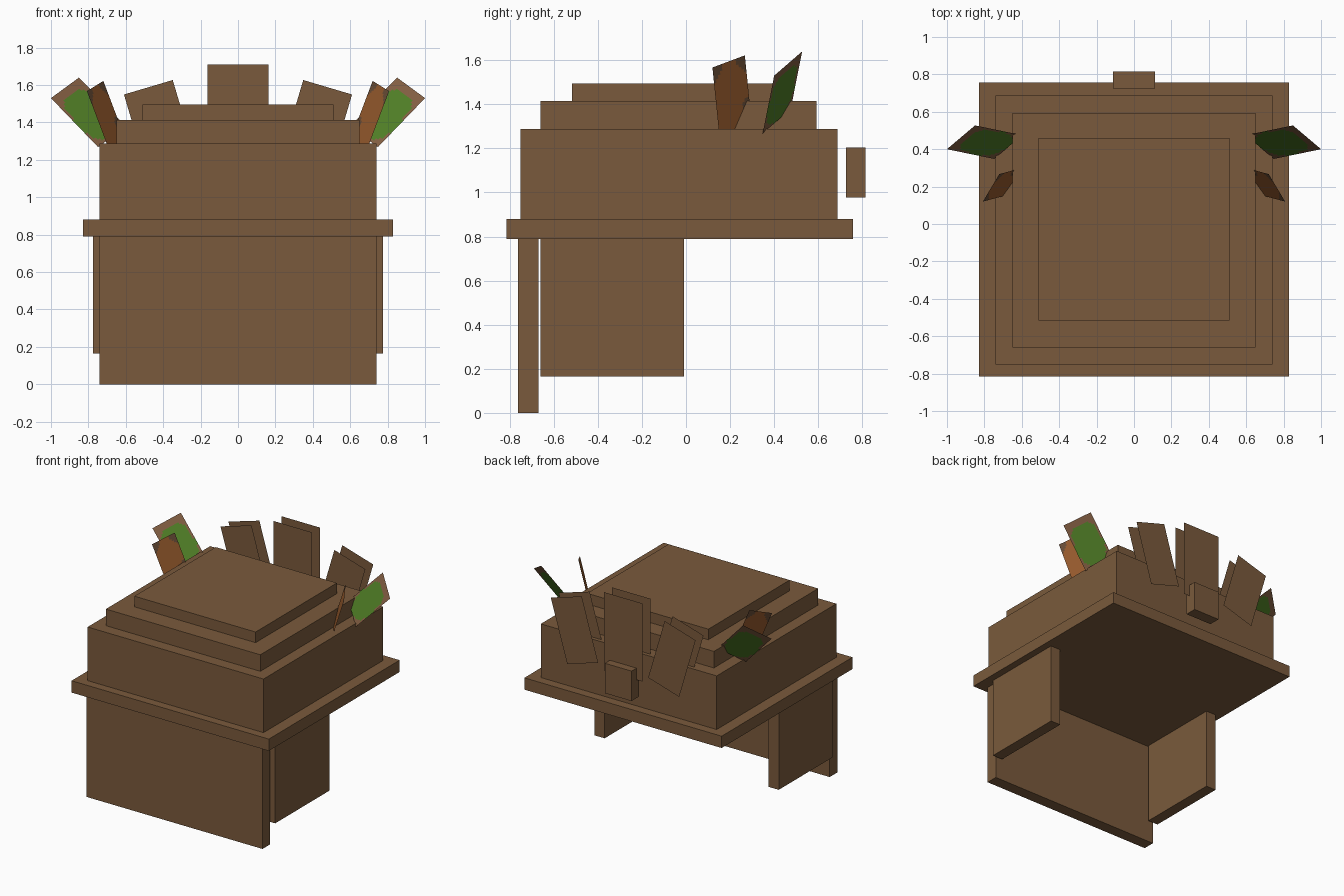
import bpy, bmesh, math
from mathutils import Vector

if "Cube" in bpy.data.objects:
    bpy.data.objects.remove(bpy.data.objects["Cube"])


def material(name, rgb):
    """Flat material from display 0-255 values, converted to linear."""
    m = bpy.data.materials.new(name)
    lin = [((c / 255 + 0.055) / 1.055) ** 2.4 for c in rgb]
    m.diffuse_color = (*lin, 1)
    m.use_nodes = True
    m.node_tree.nodes["Principled BSDF"].inputs["Base Color"].default_value = m.diffuse_color
    return m


WOOD = material("brown wood", (122, 90, 60))
GREEN = material("leaf green", (80, 126, 38))
ROSE = material("leaf rose brown", (130, 94, 66))
ORANGE = material("feather orange", (150, 90, 45))
DARK = material("feather dark brown", (104, 76, 54))


def make(name, bm, *mats):
    me = bpy.data.meshes.new(name)
    bm.to_mesh(me)
    bm.free()
    for m in mats:
        me.materials.append(m)
    ob = bpy.data.objects.new(name, me)
    bpy.context.collection.objects.link(ob)
    return ob


def box(name, x, y, z):
    bm = bmesh.new()
    bmesh.ops.create_cube(bm, size=1)
    for v in bm.verts:
        v.co = [(r[0] + r[1]) / 2 + c * (r[1] - r[0]) for r, c in zip((x, y, z), v.co)]
    return make(name, bm, WOOD)


def panel(name, cx, cz, w, h, angle, y, back):
    """Upright sheet facing -y, or +y when back is set."""
    bm = bmesh.new()
    c, s = math.cos(angle), math.sin(angle)
    vs = [bm.verts.new((cx + a * w / 2 * c + b * h / 2 * s, y, cz - a * w / 2 * s + b * h / 2 * c))
          for a, b in ((-1, -1), (1, -1), (1, 1), (-1, 1))]
    bm.faces.new(vs[::-1] if back else vs)
    return make(name, bm, WOOD)


def leaf(name, a, b, c, side, mats, rule, nu=14, nv=22):
    """Tilted sheet: a-b is the top edge, b-c the outer edge; rule picks the colour."""
    a, b, c = Vector(a), Vector(b), Vector(c)
    bm = bmesh.new()
    grid = []
    for j in range(nv + 1):
        row = []
        for i in range(nu + 1):
            p = a + (b - a) * i / nu + (c - b) * j / nv
            row.append(bm.verts.new((p.x * side, p.y, p.z)))
        grid.append(row)
    for j in range(nv):
        for i in range(nu):
            q = [grid[j][i], grid[j + 1][i], grid[j + 1][i + 1], grid[j][i + 1]]
            f = bm.faces.new(q if side > 0 else q[::-1])
            f.material_index = rule((i + 0.5) / nu * 2 - 1, (j + 0.5) / nv * 2 - 1)
    return make(name, bm, *mats)


# Stepped body on a wide slab
box("slab", (-.83, .83), (-.815, .757), (.79, .88))
box("body", (-.74, .74), (-.75, .688), (.88, 1.288))
box("middle_step", (-.65, .65), (-.66, .593), (1.288, 1.414))
box("top_step", (-.51, .51), (-.517, .46), (1.414, 1.495))

# Front apron, side flaps and rear block
box("front_panel", (-.74, .74), (-.762, -.67), (0, .79))
for s, n in ((1, "right"), (-1, "left")):
    box(n + "_flap", sorted((.69 * s, .775 * s)), (-.66, -.008), (.165, .79))
box("rear_block", (-.112, .112), (.725, .815), (.977, 1.205))

# Fan of tail sheets in two layers
for y, back, n in ((.66, False, "inner"), (.755, True, "outer")):
    panel(n + "_tail_centre", 0, 1.413, .325, .594, 0, y, back)
    for s, m in ((1, "right"), (-1, "left")):
        panel(f"{n}_tail_{m}", .41 * s, 1.354, .272, .488, math.radians(16.5) * s, y, back)


# Green blotch with a rosy border
def green_rule(u, v):
    wobble = 0.1 * math.sin(5 * u + 2) + 0.08 * math.sin(7 * v)
    return 0 if abs(u) ** 3 * .9 + abs((v - .12) / .92) ** 4 < .72 + wobble else 1


# Orange with dark patches at the top corners and one at the inner edge
def orange_rule(u, v):
    top = abs(u) > .45 and v + 1 < (abs(u) - .3) * .75
    spot = (u + 1) ** 2 + ((v - .45) * 1.5) ** 2 < .2
    return 1 if top or spot else 0


for s, n in ((1, "right"), (-1, "left")):
    leaf(n + "_green_leaf", (.85, .527, 1.64), (1, .4, 1.53), (.748, .348, 1.268), s,
         (GREEN, ROSE), green_rule)
    leaf(n + "_orange_leaf", (.72, .267, 1.622), (.808, .12, 1.567), (.688, .152, 1.25), s,
         (ORANGE, DARK), orange_rule)
